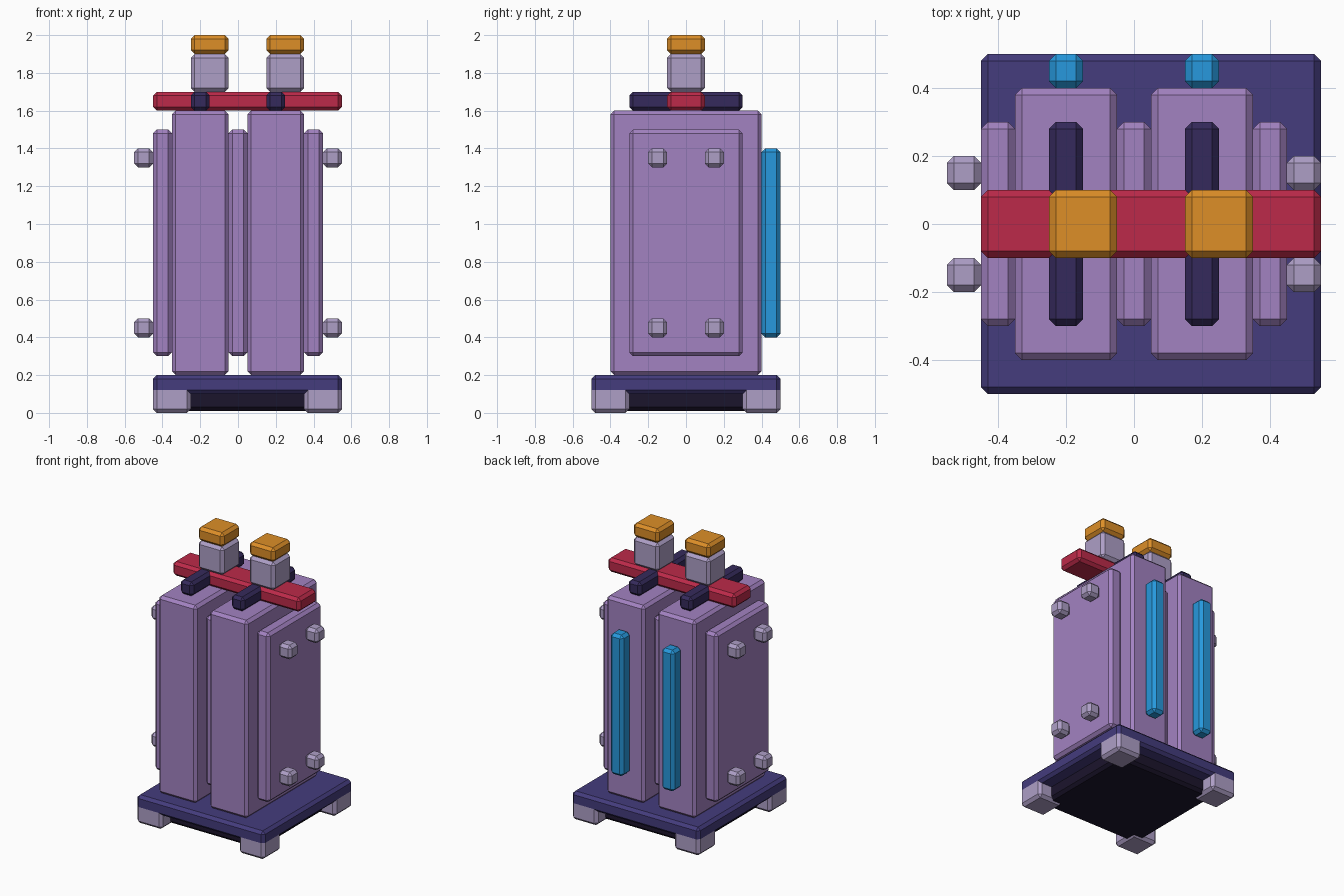
import bpy
import bmesh
from mathutils import Vector

if "Cube" in bpy.data.objects:
    bpy.data.objects.remove(bpy.data.objects["Cube"])


def material(name, rgb):
    # sRGB picture colour to linear viewport colour
    mat = bpy.data.materials.new(name)
    mat.diffuse_color = [(c / 255) ** 2.2 for c in rgb] + [1.0]
    mat.use_nodes = True
    mat.node_tree.nodes["Principled BSDF"].inputs["Base Color"].default_value = mat.diffuse_color
    return mat


PURPLE = material("purple_casing", (161, 129, 192))
LILAC = material("lilac_metal", (172, 157, 197))
NAVY = material("navy_base", (70, 62, 124))
BLACK = material("dark_core", (33, 27, 48))
DARK = material("dark_strap", (56, 46, 92))
RED = material("red_bar", (187, 46, 75))
ORANGE = material("orange_cap", (220, 141, 44))
BLUE = material("blue_light", (43, 151, 220))


def box(name, x, y, z, mat, bevel=0.02):
    """Chamfered box spanning the given (min, max) ranges."""
    lo, hi = Vector((x[0], y[0], z[0])), Vector((x[1], y[1], z[1]))
    mesh = bpy.data.meshes.new(name)
    bm = bmesh.new()
    bmesh.ops.create_cube(bm, size=1)
    bmesh.ops.scale(bm, vec=hi - lo, verts=bm.verts)
    bm.to_mesh(mesh)
    bm.free()
    mesh.materials.append(mat)
    obj = bpy.data.objects.new(name, mesh)
    obj.location = (lo + hi) / 2
    bpy.context.collection.objects.link(obj)
    mod = obj.modifiers.new("chamfer", "BEVEL")
    mod.width = bevel
    mod.segments = 1
    return obj


# Base plate, dark core under it and corner feet
box("base_plate", (-0.45, 0.55), (-0.5, 0.5), (0.1, 0.2), NAVY)
box("base_core", (-0.35, 0.45), (-0.4, 0.4), (0.01, 0.19), BLACK)
for x in (-0.45, 0.35):
    for y in (-0.5, 0.3):
        box("foot", (x, x + 0.2), (y, y + 0.2), (0, 0.14), LILAC)

# Two tall cells, each with strap, light strip, terminal and cap
for x in (-0.35, 0.05):
    box("cell", (x, x + 0.3), (-0.4, 0.4), (0.2, 1.6), PURPLE)
for x in (-0.25, 0.15):
    box("top_strap", (x, x + 0.1), (-0.3, 0.3), (1.6, 1.7), DARK)
    box("light_strip", (x, x + 0.1), (0.4, 0.5), (0.4, 1.4), BLUE)
    box("terminal", (x, x + 0.2), (-0.1, 0.1), (1.7, 1.9), LILAC)
    box("terminal_cap", (x, x + 0.2), (-0.1, 0.1), (1.9, 2.0), ORANGE)

# Bar joining the cells
box("connecting_bar", (-0.45, 0.55), (-0.1, 0.1), (1.6, 1.7), RED)

# Side and middle panels
for x in (-0.45, -0.05, 0.35):
    box("panel", (x, x + 0.1), (-0.3, 0.3), (0.3, 1.5), PURPLE)

# Bolts on the outer panels
for x in (-0.55, 0.45):
    for y in (-0.2, 0.1):
        for z in (0.4, 1.3):
            box("bolt", (x, x + 0.1), (y, y + 0.1), (z, z + 0.1), LILAC)
